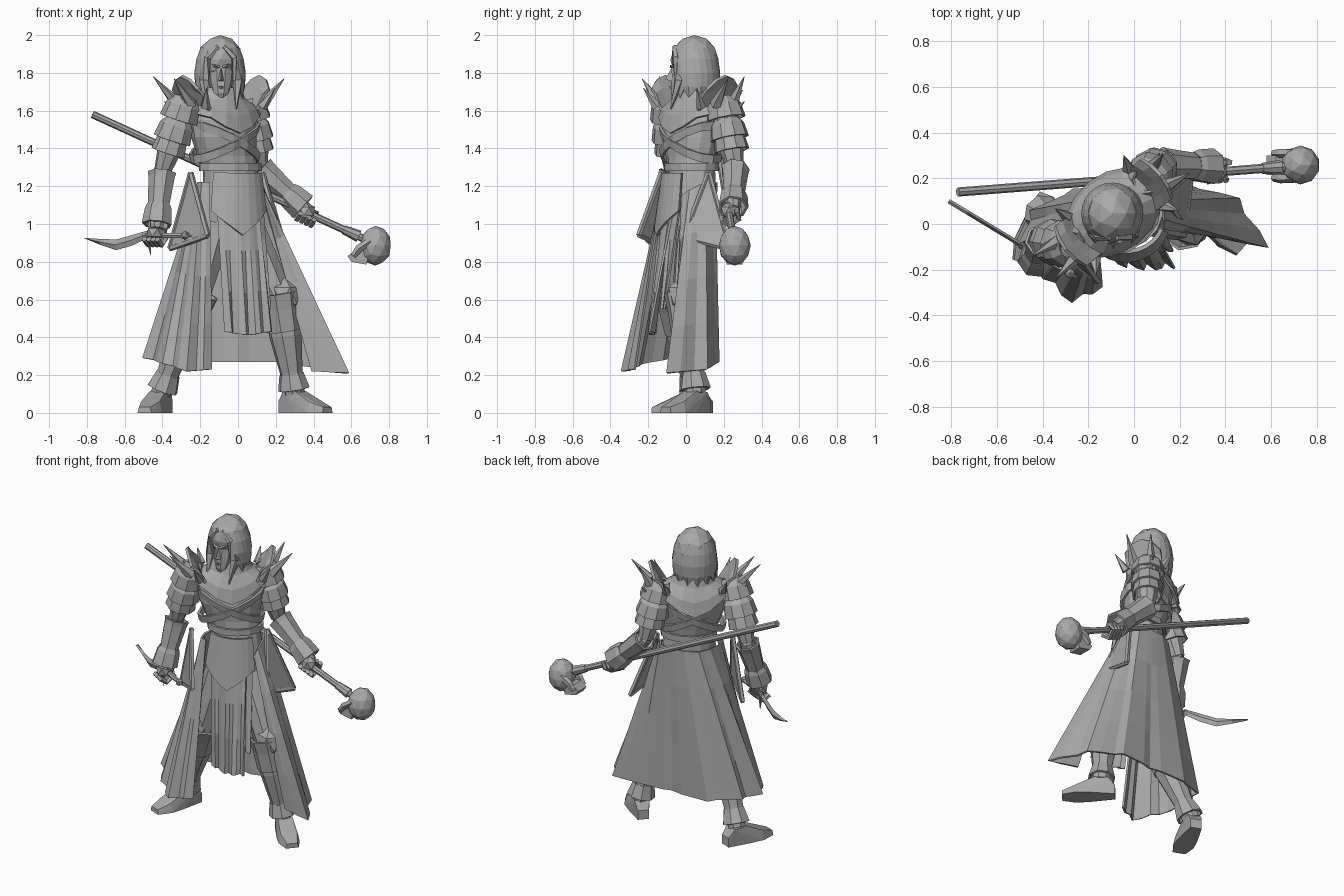
import bpy, bmesh
from math import sin, cos, pi, radians
from mathutils import Vector, Matrix

default = bpy.data.objects.get("Cube")
if default:
    bpy.data.objects.remove(default, do_unlink=True)

stone = bpy.data.materials.new("plain grey")
stone.use_nodes = True
GREY = (0.4, 0.4, 0.4, 1)
stone.diffuse_color = GREY
stone.node_tree.nodes["Principled BSDF"].inputs["Base Color"].default_value = GREY


# ---------- helpers ----------
def finish(name, bm):
    bmesh.ops.recalc_face_normals(bm, faces=bm.faces)
    mesh = bpy.data.meshes.new(name)
    bm.to_mesh(mesh)
    bm.free()
    mesh.materials.append(stone)
    obj = bpy.data.objects.new(name, mesh)
    bpy.context.collection.objects.link(obj)
    return obj


def loft(name, rings, closed=True, thickness=0):
    """Skin rows of points; closed rows become a capped solid, open rows a thick sheet."""
    bm = bmesh.new()
    rows = [[bm.verts.new(p) for p in ring] for ring in rings]
    count = len(rows[0])
    for low, high in zip(rows, rows[1:]):
        for i in range(count if closed else count - 1):
            j = (i + 1) % count
            bm.faces.new((low[i], low[j], high[j], high[i]))
    if closed and not thickness:
        bm.faces.new(rows[0])
        bm.faces.new(rows[-1])
    obj = finish(name, bm)
    if thickness:
        solid = obj.modifiers.new("thickness", "SOLIDIFY")
        solid.thickness = thickness
        solid.offset = 0
    return obj


def tube(name, path, radii, sides=8, thickness=0):
    path = [Vector(p) for p in path]
    rings = []
    for i, p in enumerate(path):
        ahead = path[min(i + 1, len(path) - 1)] - path[max(i - 1, 0)]
        turn = ahead.to_track_quat("Z", "Y")
        rings.append([p + turn @ Vector((cos(2 * pi * k / sides), sin(2 * pi * k / sides), 0)) * radii[i]
                      for k in range(sides)])
    return loft(name, rings, True, thickness)


def hull(name, points, place=Matrix()):
    bm = bmesh.new()
    for p in points:
        bm.verts.new(place @ Vector(p))
    result = bmesh.ops.convex_hull(bm, input=bm.verts)
    loose = [v for v in result["geom_interior"] if isinstance(v, bmesh.types.BMVert)]
    bmesh.ops.delete(bm, geom=loose, context="VERTS")
    return finish(name, bm)


def ball(name, center, size, detail=2):
    bm = bmesh.new()
    bmesh.ops.create_icosphere(bm, subdivisions=detail, radius=1,
                               matrix=Matrix.Translation(center) @ Matrix.Diagonal((*size, 1)))
    return finish(name, bm)


def spike(name, base, tip, radius):
    return tube(name, [base, tip], [radius, radius / 20], 5)


def along(points, t):
    """Point at fraction t of a polyline."""
    s = min(t, 0.9999) * (len(points) - 1)
    i = int(s)
    return Vector(points[i]).lerp(Vector(points[i + 1]), s - i)


def cloth(name, top, hem, columns, rows, fold, thickness=0.012):
    """Sheet between two polylines whose irregular folds deepen toward the hem."""
    grid = []
    for r in range(rows + 1):
        f = r / rows
        line = []
        for c in range(columns + 1):
            a, b = along(top, c / columns), along(hem, c / columns)
            out = Vector((b.x - a.x, b.y - a.y, 0)).normalized()
            line.append(a.lerp(b, f) + out * fold * f * sin(c * 2.2) / 2)
        grid.append(line)
    return loft(name, grid, False, thickness)


def oval(cx, cy, z, rx, ry, yaw, sides=14, tilt=0):
    spin = Matrix.Rotation(radians(yaw), 3, "Z")
    return [Vector((cx, cy, z)) + spin @ Vector((rx * cos(a), ry * sin(a), tilt * cos(a)))
            for a in (2 * pi * k / sides for k in range(sides))]


CHEST = Matrix.Translation((-0.09, 0.05, 0)) @ Matrix.Rotation(radians(38), 4, "Z")


def chest(x, y, z):
    return CHEST @ Vector((x, y, z))


# ---------- torso ----------
loft("torso", [oval(*r) for r in (
    (-.03, .03, .92, .15, .12, 15), (-.03, .03, 1.15, .165, .13, 20), (-.04, .03, 1.28, .15, .12, 25),
    (-.06, .03, 1.36, .165, .125, 32), (-.075, .03, 1.46, .19, .14, 36), (-.085, .04, 1.55, .2, .14, 38),
    (-.09, .04, 1.63, .16, .11, 38), (-.09, .04, 1.68, .07, .07, 38), (-.09, .03, 1.78, .055, .055, 0))])
loft("belt", [oval(-.04, .03, z, .165, .132, 25) for z in (1.28, 1.32)], True, .015)
for tilt in (.09, -.09):
    loft("chest_strap", [oval(-.07, .03, 1.41 + h, .188 + h / 5, .14 + h / 5, 35, 14, tilt)
                         for h in (0, .045)], True, .015)

# pointed mantle over chest and back
mantle = []
for z, rx, ry, drop in ((1.72, .1, .095, 0), (1.66, .13, .115, .01), (1.62, .2, .15, .05), (1.58, .225, .165, .1)):
    mantle.append([chest(rx * cos(a), ry * sin(a), z - drop * abs(sin(a)) ** 5)
                   for a in (2 * pi * k / 16 for k in range(16))])
loft("mantle", mantle, True, .015)

# belly plate wrapped round the waist, pointed at the middle
belly = []
for f in (0, .5, 1):
    row = []
    for k in range(-4, 5):
        a = radians(-72 + k * 13)
        low = 1.07 - .13 * (1 - abs(k) / 4)
        row.append((-.035 + (.165 + .025 * f) * cos(a), .03 + (.15 + .04 * f) * sin(a), 1.27 + f * (low - 1.27)))
    belly.append(row)
loft("belly_plate", belly, False, .018)

# ---------- shoulders ----------
for side in (-1, 1):
    bend = [(y, 1 - (y / .12) ** 2) for y in (-.11, -.06, 0, .06, .11)]
    loft("collar_fin", [[chest(side * (x + .03 * b), y, z + rise * b) for y, b in bend]
                        for x, z, rise in ((.15, 1.6, .02), (.2, 1.68, .04), (.235, 1.7, .085))],
         False, .018)
    # the back spike of the right shoulder is longer
    long_tip = .365 - .035 * side
    for base, tip, r in (((.24, -.05, 1.63), (.37, -.07, 1.77), .035), ((.25, .05, 1.63), (long_tip, .07, 1.78), .035),
                         ((.19, -.11, 1.62), (.23, -.17, 1.72), .028), ((.25, .05, 1.58), (.32, .08, 1.65), .028),
                         ((.17, .11, 1.63), (.19, .17, 1.71), .028)):
        spike("shoulder_spike", chest(side * base[0], *base[1:]), chest(side * tip[0], *tip[1:]), r)

# ---------- arms ----------
right_arm = [Vector(p) for p in ((-.29, -.09, 1.62), (-.4, -.07, 1.28), (-.43, -.16, .99))]
left_arm = [Vector(p) for p in ((.06, .2, 1.62), (.115, .26, 1.295), (.35, .25, 1.085))]
for side, (shoulder, elbow, wrist) in (("right", right_arm), ("left", left_arm)):
    upper = lambda t: shoulder.lerp(elbow, t)
    lower = lambda t: elbow.lerp(wrist, t)
    tube(side + "_upper_arm", [upper(0), upper(.5), upper(.75), elbow], [.07, .066, .06, .045])
    for start, radius in ((-.1, .1), (.22, .098), (.42, .088)):
        tube(side + "_pauldron", [upper(start - .04), upper(start + .08), upper(start + .3)],
             [radius * .55, radius * .88, radius], 9, .012)
    tube(side + "_forearm", [elbow, lower(.3), lower(1.05)], [.045, .055, .036])
    tube(side + "_bracer", [lower(.03), lower(.12), lower(.7)], [.072, .066, .05], 7, .012)
    tube(side + "_cuff", [lower(.62), lower(.7), lower(.98)], [.056, .066, .074], 7, .014)
    spike(side + "_elbow_spike", elbow, elbow + (elbow - wrist).normalized() * .06, .045)

# hands gripping their shafts
DAGGER = Vector((-.61, .36, .02)).normalized()
STAFF = Vector((1.5, .12, -.69)).normalized()
for side, grip, shaft, reach in (("right", Vector((-.44, -.15, .94)), -DAGGER, Vector((0, 0, -1))),
                                 ("left", Vector((.37, .228, 1.055)), STAFF, Vector((.5, 0, -.8)))):
    ball(side + "_palm", grip - reach * .015, (.05, .05, .05), 1)
    across = shaft.cross(reach).normalized()
    down = across.cross(shaft).normalized()
    for i in range(4):
        root = grip + shaft * (i - 1.5) * .027
        tube(side + "_finger", [root + across * .035 - down * .035, root + across * .05 + down * .01,
                                root + down * .05, root - across * .04 + down * .02], [.016] * 4, 5)

# ---------- weapons ----------
tube("staff", [(-.77, .14, 1.58), (.68, .252, .915)], [.02, .02], 8)
tube("staff_collar", [(.56, .243, .97), (.64, .248, .935)], [.024, .032], 8)
ball("skull_head", (.728, .258, .885), (.085, .085, .105))
hull("skull_jaw", [(x, y, z) for x, z in ((.58, .83), (.6, .8), (.68, .785), (.7, .86), (.62, .86))
                   for y in (.215, .3)])
for y in (.2, .31):
    tube("skull_cheek", [(.7, y, .91), (.64, y, .87), (.61, y, .83)], [.02, .022, .015], 5)

blade = []
for t, rise, half in ((0, .02, .02), (.25, -.012, .028), (.5, -.035, .028), (.75, -.02, .016), (1, .0, .001)):
    p = Vector((-.48, -.1, .925)).lerp(Vector((-.81, .1, .925)), t) + Vector((0, 0, rise))
    thick = DAGGER.cross(Vector((0, 0, 1))) * .01
    up = Vector((0, 0, half))
    blade.append([p + up, p + thick, p - up, p - thick])
loft("dagger_blade", blade)
tube("dagger_grip", [(-.5, -.09, .94), (-.29, -.21, .94)], [.015, .015], 6)
ball("dagger_pommel", (-.28, -.215, .94), (.025, .025, .025), 1)
spike("dagger_tail", (-.28, -.215, .94), (-.24, -.24, .935), .014)
spike("dagger_guard", (-.48, -.1, .95), (-.46, -.12, .83), .018)

# ---------- head ----------
loft("face", [oval(-.09, y, z, rx, ry, 0, 10) for z, y, rx, ry in (
    (1.665, -.045, .025, .025), (1.69, -.03, .045, .05), (1.75, -.01, .064, .07),
    (1.82, .01, .074, .085), (1.9, .02, .077, .088), (1.95, .03, .055, .06))])
hull("nose", [(-.09, -.075, 1.83), (-.09, -.11, 1.765), (-.108, -.07, 1.755), (-.072, -.07, 1.755)])
for s in (-1, 1):
    hull("brow", [(-.09 + s * x, y, z) for x, y, z in ((.008, -.085, 1.825), (.06, -.055, 1.85), (.06, -.04, 1.825),
                                                      (.008, -.06, 1.845), (.03, -.085, 1.84))])
hull("mouth", [(-.11, -.07, 1.725), (-.07, -.07, 1.725), (-.09, -.09, 1.73), (-.09, -.083, 1.715)])
hull("chin", [(-.11, -.05, 1.69), (-.07, -.05, 1.69), (-.09, -.08, 1.69), (-.09, -.06, 1.665), (-.09, -.06, 1.71)])

# hair: rounded crown, then a shell open around the face with ragged ends
ball("crown", (-.095, .045, 1.87), (.12, .128, .13))
hair = []
for z, r, gap in ((1.93, .095, 34), (1.87, .116, 38), (1.8, .126, 44), (1.73, .122, 46), (1.665, .112, 48)):
    row = []
    for k in range(19):
        a = radians(-90 + gap + (360 - 2 * gap) * k / 18)
        ragged = .05 * (k % 2) * (z < 1.7)
        row.append((-.095 + r * cos(a), .045 + r * sin(a), z + ragged))
    hair.append(row)
loft("hair", hair, False, .02)
for s, bottom in ((-1, 1.64), (1, 1.61)):
    tube("front_lock", [(-.09 + s * x, y, z) for x, y, z in ((.015, -.06, 1.94), (.068, -.055, 1.88), (.09, -.035, 1.76),
                                                            (.08, -.08, bottom))], [.012, .02, .028, .004], 5)

# ---------- coat ----------
waist = [(-.15, -.12, 1.22), (-.19, -.11, 1.22), (-.21, -.05, 1.22), (-.2, .04, 1.22), (-.17, .11, 1.22),
         (-.09, .15, 1.22), (0, .16, 1.22), (.08, .15, 1.22), (.12, .1, 1.22), (.13, .02, 1.18), (.13, -.02, 1.15)]
hem = [(-.14, -.27, .23), (-.27, -.335, .22), (-.39, -.23, .26), (-.49, -.08, .29), (-.44, .06, .3),
       (-.25, .15, .27), (0, .155, .27), (.22, .17, .27), (.45, .11, .23), (.58, -.1, .21), (.39, -.06, .22)]
cloth("long_coat", waist, hem, 30, 4, .03)
cloth("front_cloth", [(-.11, -.12, 1.08), (.02, -.13, 1.08), (.11, -.07, 1.08)],
      [(-.07, -.17, .43), (.05, -.19, .41), (.17, -.18, .43)], 9, 3, .04)
cloth("left_inner_cloth", [(.07, -.1, 1.1), (.13, -.03, 1.1)], [(.11, -.13, .55), (.17, -.11, .55)], 4, 3, .02)

# framed hip plates
for corners in ([(-.25, -.13, 1.27), (-.36, -.08, .87), (-.16, -.25, .94)],
                [(.13, .12, 1.27), (.25, .23, .87), (.22, -.01, .93)]):
    a, b, c = [Vector(p) for p in corners]
    depth = (b - a).cross(c - a).normalized() * .008
    hull("hip_plate", [p + s * depth for p in (a, b, c) for s in (-1, 1)])
    for start, end in ((a, b), (b, c), (c, a)):
        tube("hip_plate_rim", [start, end], [.015, .015], 5)

# ---------- legs ----------
right_leg = [Vector(p) for p in ((-.12, 0, 1), (-.23, -.05, .58), (-.41, .05, .1))]
left_leg = [Vector(p) for p in ((.04, .05, 1), (.225, 0, .58), (.3, .05, .1))]
for side, (hip, knee, ankle), toe in (("right", right_leg, (-.1, -.26)), ("left", left_leg, (.22, -.2))):
    shin = lambda t: knee.lerp(ankle, t)
    tube(side + "_thigh", [hip, hip.lerp(knee, .5), knee], [.095, .09, .075])
    tube(side + "_boot", [shin(-.05), shin(.35), shin(.75), ankle], [.08, .088, .062, .055])
    tube(side + "_boot_cuff", [shin(-.12), shin(.05), shin(.3)], [.105, .095, .09], 8, .014)
    tube(side + "_ankle_cuff", [shin(.78), shin(.95)], [.06, .08], 8, .012)
    front = Vector((*toe, 0)).normalized()
    ball(side + "_knee_guard", knee + front * .035 + Vector((0, 0, .04)), (.085, .08, .1), 1)
    turn = Matrix.Translation((ankle.x, ankle.y, 0)) @ front.to_track_quat("Y", "Z").to_matrix().to_4x4()
    hull(side + "_foot", [(s * w, y, z) for y, w, z in (
        (-.085, .035, 0), (-.085, .035, .06), (-.045, .045, .11), (.04, .045, .115), (.06, .058, 0),
        (.15, .065, 0), (.15, .052, .06), (.235, .04, 0), (.235, .032, .03)) for s in (-1, 1)], turn)
